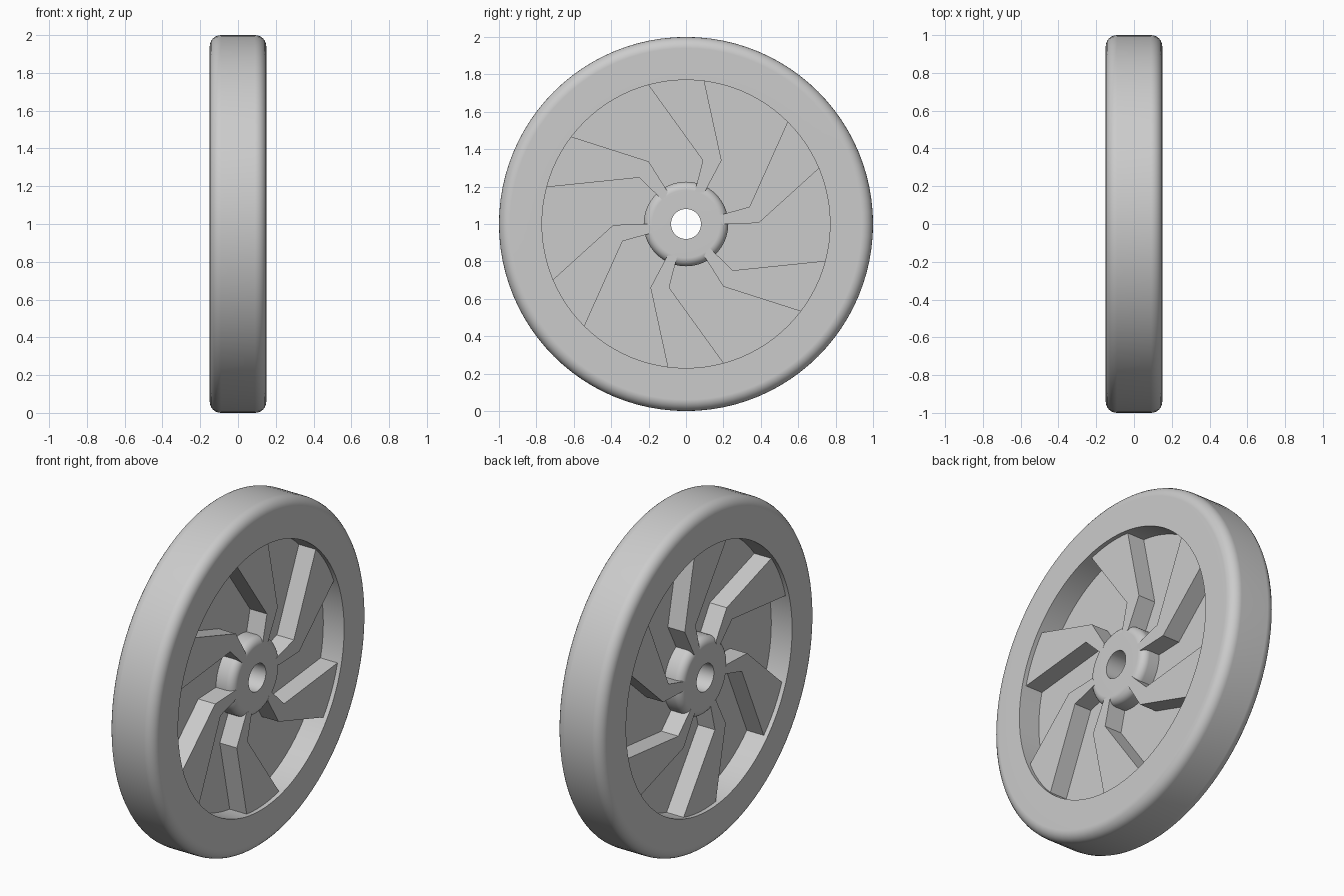
import bpy, bmesh
from math import pi, sin, cos, radians
from mathutils import Matrix, Vector

cube = bpy.data.objects.get("Cube")
if cube:
    bpy.data.objects.remove(cube, do_unlink=True)

grey = bpy.data.materials.new("light grey")
grey.use_nodes = True
colour = (0.6, 0.6, 0.6, 1)
grey.diffuse_color = colour
grey.node_tree.nodes["Principled BSDF"].inputs["Base Color"].default_value = colour

HALF_TYRE, HALF_HUB, HALF_WEB = 0.15, 0.125, 0.015
RIM_R, HUB_R, BORE_R = 0.77, 0.226, 0.08


def finish(name, bm, smooth=True):
    bmesh.ops.recalc_face_normals(bm, faces=bm.faces)
    mesh = bpy.data.meshes.new(name)
    bm.to_mesh(mesh)
    bm.free()
    mesh.materials.append(grey)
    obj = bpy.data.objects.new(name, mesh)
    obj.location.z = 1
    bpy.context.collection.objects.link(obj)
    if smooth:
        bpy.ops.object.select_all(action='DESELECT')
        obj.select_set(True)
        bpy.context.view_layer.objects.active = obj
        bpy.ops.object.shade_smooth_by_angle(angle=radians(35))
        weighted = obj.modifiers.new("even shading", 'WEIGHTED_NORMAL')
        weighted.keep_sharp = True
    return obj


def ring(name, inner, outer, half, fillet=0, steps=96):
    """Revolve a rectangle with rounded outer corners about the x axis."""
    profile = [(-half, inner), (half, inner)]
    if fillet:
        arc = [radians(a) for a in range(0, 91, 15)]
        corner = [(half - fillet + fillet * cos(a), outer - fillet + fillet * sin(a)) for a in arc]
        profile += corner + [(-x, r) for x, r in reversed(corner)]
    else:
        profile += [(half, outer), (-half, outer)]
    bm = bmesh.new()
    verts = [bm.verts.new((x, 0, r)) for x, r in profile]
    edges = [bm.edges.new((v, verts[i - 1])) for i, v in enumerate(verts)]
    bmesh.ops.spin(bm, geom=verts + edges, cent=(0, 0, 0), axis=(1, 0, 0),
                   angle=2 * pi, steps=steps, use_merge=True)
    bmesh.ops.remove_doubles(bm, verts=bm.verts, dist=1e-5)
    return finish(name, bm)


# Tyre, thin centre web and bored hub
ring("tyre", RIM_R, 1.0, HALF_TYRE, 0.06)
ring("centre_web", HUB_R - 0.05, RIM_R + 0.01, HALF_WEB)
ring("hub", BORE_R, HUB_R, HALF_HUB, 0.045)

# Six bent spokes that widen toward the rim, raised on both sides of the web
outline = [(0.045, 0.165), (0.1, 0.17), (0.19, 0.34), (0.09, 0.8), (-0.235, 0.79), (0.09, 0.34)]
for i in range(6):
    bm = bmesh.new()
    face = bm.faces.new([bm.verts.new((-HALF_HUB, y, z)) for y, z in outline])
    side = bmesh.ops.extrude_face_region(bm, geom=[face], use_keep_orig=True)
    moved = [g for g in side["geom"] if isinstance(g, bmesh.types.BMVert)]
    bmesh.ops.translate(bm, verts=moved, vec=Vector((2 * HALF_HUB, 0, 0)))
    bmesh.ops.rotate(bm, verts=bm.verts, cent=(0, 0, 0),
                     matrix=Matrix.Rotation(i * pi / 3, 3, 'X'))
    finish(f"spoke_{i + 1}", bm, smooth=False)
